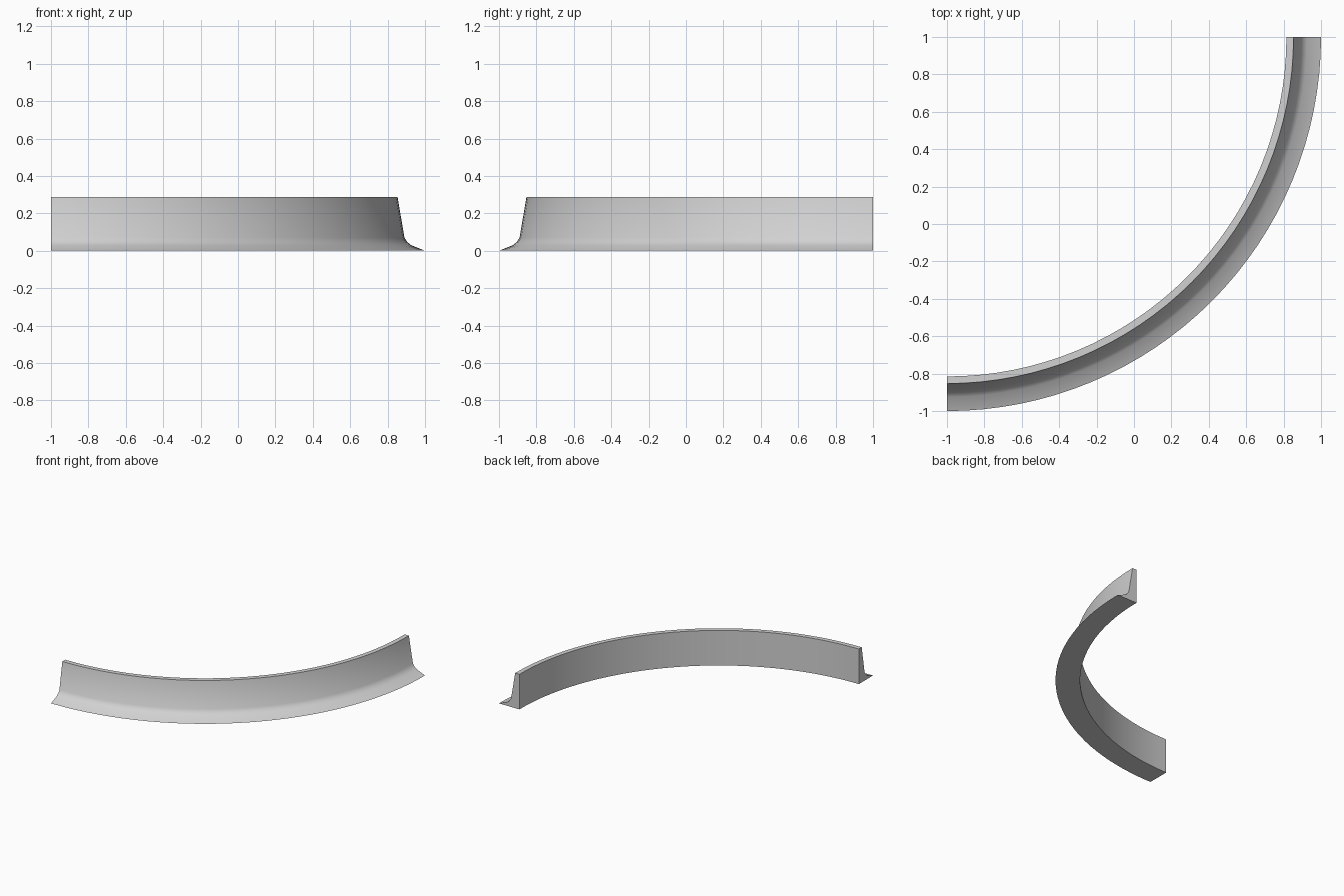
import bpy, bmesh, math
from mathutils import Matrix, Vector

cube = bpy.data.objects.get("Cube")
if cube:
    bpy.data.objects.remove(cube, do_unlink=True)

# Plain grey material
grey = bpy.data.materials.new("light_grey")
grey.use_nodes = True
colour = (0.64, 0.64, 0.64, 1)
grey.diffuse_color = colour
grey.node_tree.nodes["Principled BSDF"].inputs["Base Color"].default_value = colour

# Moulding cross-section: (radius, height)
PROFILE = [(1.815, 0), (2.0, 0), (1.925, 0.03), (1.905, 0.047),
           (1.89, 0.07), (1.853, 0.288), (1.815, 0.288)]
CENTRE = Vector((-1, 1, 0))
STEPS = 32

# Sweep the cross-section through a quarter turn
bm = bmesh.new()
start = [bm.verts.new(CENTRE + Vector((0, -r, z))) for r, z in PROFILE]
section = bm.faces.new(start)
bmesh.ops.spin(bm, geom=[section], cent=CENTRE, axis=(0, 0, 1),
               angle=math.pi / 2, steps=STEPS, use_duplicate=False)

# Close the starting end if the sweep left it open
edges = [e for e in bm.edges if e.is_boundary]
if edges:
    bmesh.ops.holes_fill(bm, edges=edges, sides=0)
bmesh.ops.recalc_face_normals(bm, faces=bm.faces)

mesh = bpy.data.meshes.new("curved_skirting")
bm.to_mesh(mesh)
bm.free()
mesh.materials.append(grey)
skirting = bpy.data.objects.new("curved_skirting", mesh)
bpy.context.collection.objects.link(skirting)

# Smooth the curve, keep the corners crisp
bpy.ops.object.select_all(action="DESELECT")
skirting.select_set(True)
bpy.context.view_layer.objects.active = skirting
bpy.ops.object.shade_smooth_by_angle(angle=math.radians(30))
